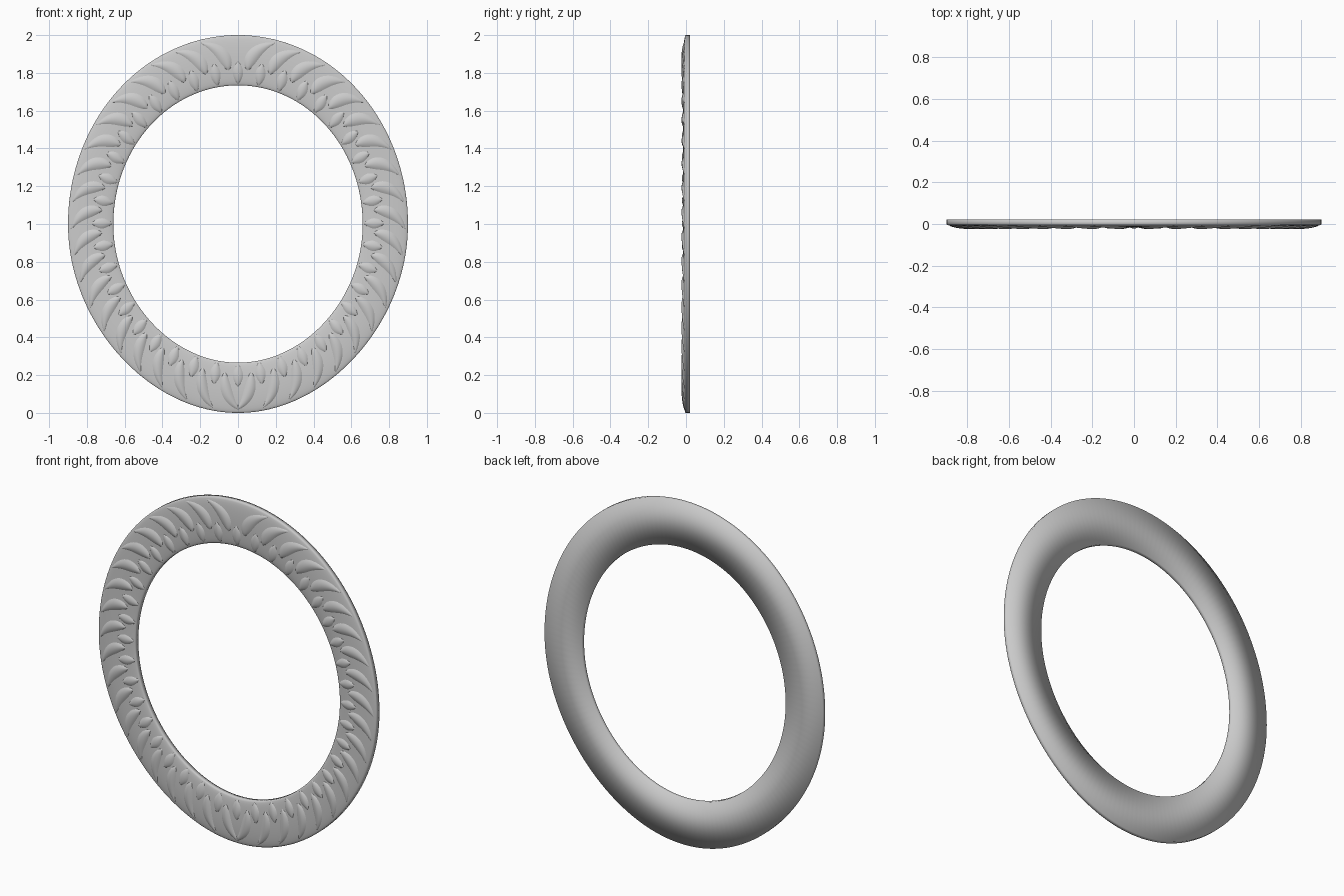
import bpy, bmesh, math

if "Cube" in bpy.data.objects:
    bpy.data.objects.remove(bpy.data.objects["Cube"])

W = 0.25          # band width
BACK = 0.022
N = 20            # leaf intervals per half


def oval(t, a, b, egg):
    # t = angle from the top; lower half slightly narrowed
    c = math.cos(t)
    k = 1 - egg * c * c if c < 0 else 1
    return a * k * math.sin(t), 1 + b * c


def band(t, f):
    # f = 0 at the inner rim, 1 at the outer rim
    xi, zi = oval(t, 0.66, 0.734, 0.03)
    xo, zo = oval(t, 0.9, 1.0, 0.06)
    return xi + (xo - xi) * f, zi + (zo - zi) * f


def dome(f):
    return -0.001 - 0.014 * math.sqrt(max(0, 1 - (2 * f - 1) ** 2))


# Arc length along the middle of the band, top to bottom
STEPS = 400
arc = [0.0]
for i in range(STEPS):
    p, q = band(math.pi * i / STEPS, 0.5), band(math.pi * (i + 1) / STEPS, 0.5)
    arc.append(arc[-1] + math.dist(p, q))
HALF = arc[-1]
STEP = HALF / N


def angle(s):
    if s < 0:
        return -angle(-s)
    if s > HALF:
        return 2 * math.pi - angle(2 * HALF - s)
    i = next((k for k in range(STEPS) if arc[k + 1] >= s), STEPS - 1)
    return math.pi * (i + (s - arc[i]) / (arc[i + 1] - arc[i])) / STEPS


def make(name, bm):
    me = bpy.data.meshes.new(name)
    bm.to_mesh(me)
    bm.free()
    for p in me.polygons:
        p.use_smooth = True
    ob = bpy.data.objects.new(name, me)
    bpy.context.collection.objects.link(ob)
    return ob


def add_leaf(bm, s, p0, p1, p2, half_w, skew, height, nu=16, nv=8):
    # Domed leaf along a curve given in (along band, across band) coordinates
    rows = []
    for i in range(nu + 1):
        u = i / nu
        a, b, c = (1 - u) ** 2, 2 * u * (1 - u), u * u
        d = a * p0[0] + b * p1[0] + c * p2[0]
        r = a * p0[1] + b * p1[1] + c * p2[1]
        td = (1 - u) * (p1[0] - p0[0]) + u * (p2[0] - p1[0])
        tr = (1 - u) * (p1[1] - p0[1]) + u * (p2[1] - p1[1])
        n = math.hypot(td, tr)
        w = max(0.0, math.sin(math.pi * u ** skew)) ** 0.85 + 0.01
        row = []
        for j in range(nv + 1):
            v = 2 * j / nv - 1
            o = v * w * half_w
            f = min(0.985, max(0.015, (r + o * td / n) / W))
            x, z = band(angle(s + d - o * tr / n), f)
            lift = height * w ** 0.7 * (1 - v * v) - 0.001
            row.append(bm.verts.new((-x, dome(f) - lift, z)))
        rows.append(row)
    for i in range(nu):
        for j in range(nv):
            face = bm.faces.new((rows[i][j], rows[i + 1][j],
                                 rows[i + 1][j + 1], rows[i][j + 1]))
            face.normal_update()
            if face.normal.y > 0:
                face.normal_flip()


def small_leaf(bm, s):
    add_leaf(bm, s, (0, 0.02 * W), (0, 0.25 * W), (0, 0.48 * W),
             0.031, 1.0, 0.009, nu=12)


# Oval ring: domed front, flat back
bm = bmesh.new()
prof = [(0, BACK)]
for k in range(17):
    f = 0.5 - 0.5 * math.cos(math.pi * k / 16)
    prof.append((f, dome(f)))
prof.append((1, BACK))
SEG = 160
loops = []
for i in range(SEG):
    t = 2 * math.pi * i / SEG
    loops.append([bm.verts.new((band(t, f)[0], y, band(t, f)[1])) for f, y in prof])
for i in range(SEG):
    A, B = loops[i], loops[(i + 1) % SEG]
    for k in range(len(prof)):
        m = (k + 1) % len(prof)
        bm.faces.new((A[k], A[m], B[m], B[k]))
bmesh.ops.recalc_face_normals(bm, faces=bm.faces)
make("oval_ring", bm)

# Long curved outer leaves, sweeping from top to bottom
bm = bmesh.new()
for i in range(N):
    q = i / (N - 1)
    sweep = 0.125 - 0.04 * q
    add_leaf(bm, (i + 0.42) * STEP, (0, (0.30 - 0.1 * q) * W), (0.0, 0.68 * W),
             (sweep, 0.95 * W), 0.034 - 0.004 * q, 0.75, 0.010)
outer = make("outer_leaves", bm)

# Small inner leaves
bm = bmesh.new()
for j in range(1, N):
    small_leaf(bm, j * STEP)
inner = make("inner_leaves", bm)

for ob in (outer, inner):
    mod = ob.modifiers.new("mirror", "MIRROR")
    mod.use_mirror_merge = False

# Single small leaves on the centre line
bm = bmesh.new()
small_leaf(bm, 0)
small_leaf(bm, HALF)
make("centre_leaves", bm)
